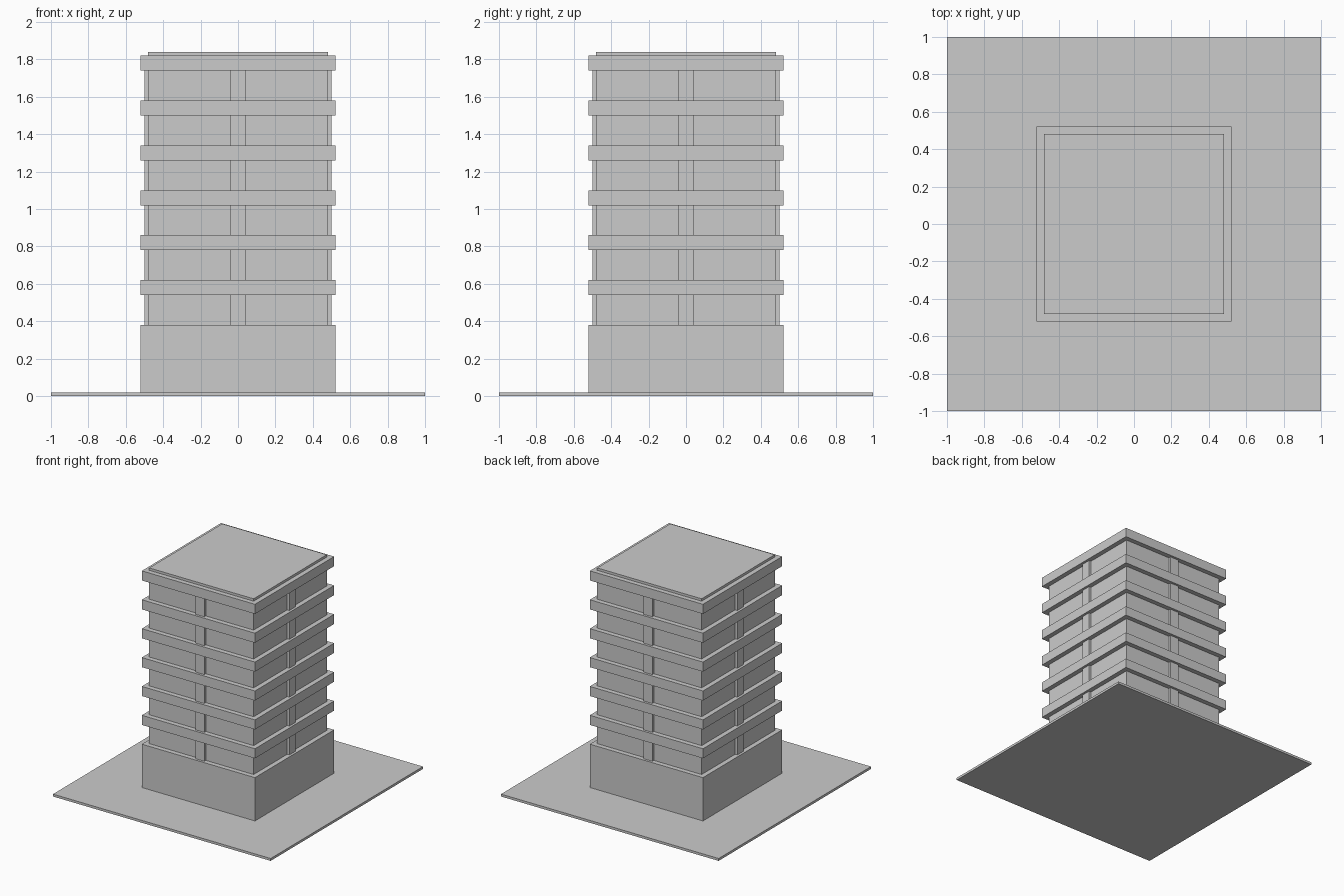
import bpy

if "Cube" in bpy.data.objects:
    bpy.data.objects.remove(bpy.data.objects["Cube"])


def box(name, half_x, half_y, z0, z1, x=0, y=0):
    """Axis-aligned box from half widths and a height range."""
    bpy.ops.mesh.primitive_cube_add(size=1, location=(x, y, (z0 + z1) / 2))
    ob = bpy.context.object
    ob.name = name
    ob.scale = (2 * half_x, 2 * half_y, z1 - z0)
    bpy.ops.object.transform_apply(location=False, rotation=False, scale=True)
    return ob


# Ground plate and wide ground floor
box("ground_plate", 1, 1, 0, 0.02)
box("ground_floor", 0.52, 0.52, 0.02, 0.38)

# Tower core, rising slightly above the top band as the roof
box("tower_core", 0.48, 0.48, 0.38, 1.84)

# Projecting floor bands
for i in range(6):
    z = 0.54 + 0.24 * i
    box(f"floor_band_{i + 1}", 0.52, 0.52, z, z + 0.08)

# Centre pilaster on each face
for side, sx, sy in (("front", 0, -1), ("back", 0, 1), ("left", -1, 0), ("right", 1, 0)):
    box(f"pilaster_{side}", 0.01 if sx else 0.04, 0.01 if sy else 0.04,
        0.38, 1.74, 0.49 * sx, 0.49 * sy)
